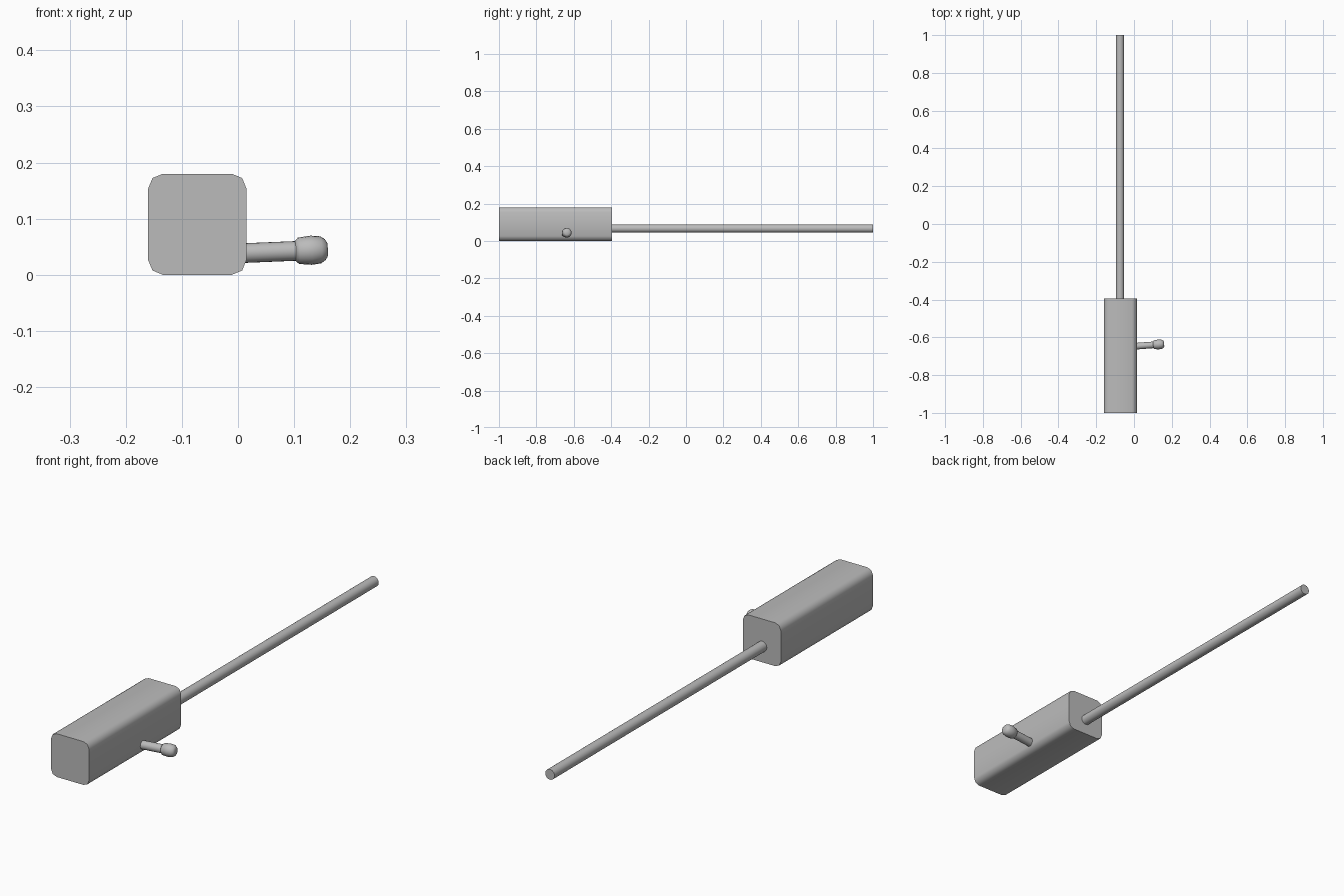
import bpy, bmesh, math
from mathutils import Vector

cube = bpy.data.objects.get("Cube")
if cube:
    bpy.data.objects.remove(cube, do_unlink=True)

# Single grey material
grey = bpy.data.materials.new("plain_grey")
grey.use_nodes = True
colour = (0.5, 0.5, 0.5, 1)
grey.diffuse_color = colour
grey.node_tree.nodes["Principled BSDF"].inputs["Base Color"].default_value = colour


def finish(name, bm, angle):
    """Turn a bmesh into a smooth-shaded object with sharp rims."""
    bmesh.ops.recalc_face_normals(bm, faces=bm.faces)
    mesh = bpy.data.meshes.new(name)
    bm.to_mesh(mesh)
    bm.free()
    mesh.materials.append(grey)
    obj = bpy.data.objects.new(name, mesh)
    bpy.context.collection.objects.link(obj)
    bpy.ops.object.select_all(action="DESELECT")
    obj.select_set(True)
    bpy.context.view_layer.objects.active = obj
    bpy.ops.object.shade_smooth_by_angle(angle=math.radians(angle))
    return obj


def lathe(name, start, end, profile, sides, angle=50):
    """Sweep (fraction along axis, radius) rings from start to end."""
    start, end = Vector(start), Vector(end)
    turn = (end - start).to_track_quat("Z", "Y")
    bm = bmesh.new()
    rings = []
    for t, radius in profile:
        ring = []
        for i in range(sides):
            a = math.tau * i / sides
            offset = Vector((radius * math.cos(a), radius * math.sin(a), 0))
            ring.append(bm.verts.new(start.lerp(end, t) + turn @ offset))
        rings.append(ring)
    for low, high in zip(rings, rings[1:]):
        for i in range(sides):
            j = (i + 1) % sides
            bm.faces.new((low[i], low[j], high[j], high[i]))
    bm.faces.new(rings[0][::-1])
    bm.faces.new(rings[-1])
    return finish(name, bm, angle)


# Long block with its four lengthwise edges rounded
bm = bmesh.new()
bmesh.ops.create_cube(bm, size=1)
for v in bm.verts:
    v.co = Vector((-0.0725, -0.6975, 0.091)) + v.co * Vector((0.175, 0.605, 0.18))
long_edges = [e for e in bm.edges
              if abs(e.verts[0].co.y - e.verts[1].co.y) > 0.5]
bmesh.ops.bevel(bm, geom=long_edges, offset=0.026, segments=2, profile=0.5,
                affect="EDGES")
for v in bm.verts:
    v.co.z -= 0.001
finish("body_block", bm, 50)

# Long thin rod
lathe("rod", (-0.074, -0.41, 0.066), (-0.074, 1, 0.066),
      [(0, 0.0215), (1, 0.0215)], 24)

# Side handle: slim stem and rounded knob
lathe("handle_stem", (-0.005, -0.648, 0.038), (0.115, -0.639, 0.043),
      [(0, 0.0175), (1, 0.0175)], 20)
lathe("handle_knob", (0.102, -0.640, 0.0425), (0.159, -0.635, 0.045),
      [(0, 0.0175), (0.1, 0.0235), (0.5, 0.026), (0.8, 0.024), (0.94, 0.0185),
       (1, 0.013)], 20)
